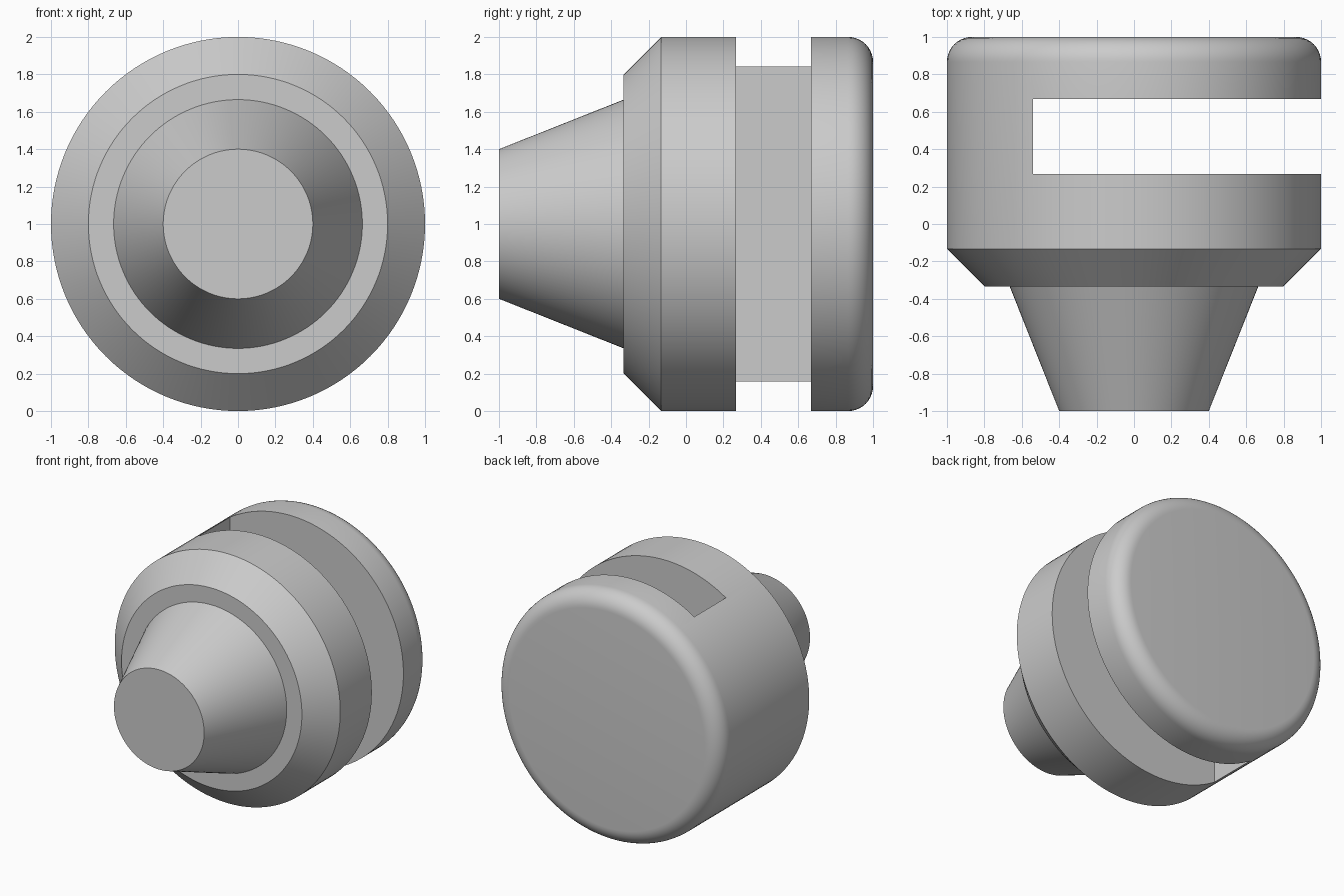
import bpy, bmesh, math

if "Cube" in bpy.data.objects:
    bpy.data.objects.remove(bpy.data.objects["Cube"])

SEGMENTS = 128

grey = bpy.data.materials.new("plain grey")
grey.diffuse_color = (0.6, 0.6, 0.6, 1)
grey.use_nodes = True
grey.node_tree.nodes["Principled BSDF"].inputs["Base Color"].default_value = grey.diffuse_color

# Turned profile as (radius, y), from the nose tip to the rounded back
profile = [(0.40, -1.0), (0.665, -0.333), (0.80, -0.333), (1.0, -0.133)]
fillet = 0.133
for i in range(11):
    a = math.radians(90 * i / 10)
    profile.append((1 - fillet + fillet * math.cos(a),
                    1 - fillet + fillet * math.sin(a)))

# Revolve the profile around the y axis and cap both ends
bm = bmesh.new()
rings = []
for r, y in profile:
    rings.append([bm.verts.new((r * math.cos(t), y, 1 + r * math.sin(t)))
                  for t in (2 * math.pi * k / SEGMENTS for k in range(SEGMENTS))])
for a, b in zip(rings, rings[1:]):
    for k in range(SEGMENTS):
        n = (k + 1) % SEGMENTS
        bm.faces.new((a[k], a[n], b[n], b[k]))
bm.faces.new(rings[0])
bm.faces.new(rings[-1])
bmesh.ops.recalc_face_normals(bm, faces=bm.faces)
mesh = bpy.data.meshes.new("slotted_plug")
bm.to_mesh(mesh)
bm.free()
plug = bpy.data.objects.new("slotted_plug", mesh)
bpy.context.collection.objects.link(plug)
mesh.materials.append(grey)

# Box that cuts the side slot, leaving a bridge on the left
x0, x1, y0, y1 = -0.54, 1.3, 0.267, 0.667
bpy.ops.mesh.primitive_cube_add(size=1, location=((x0 + x1) / 2, (y0 + y1) / 2, 1))
cutter = bpy.context.object
cutter.name = "slot_cutter"
cutter.scale = (x1 - x0, y1 - y0, 2.6)
cutter.data.materials.append(grey)
cutter.hide_render = True

cut = plug.modifiers.new("slot", 'BOOLEAN')
cut.operation = 'DIFFERENCE'
cut.solver = 'EXACT'
cut.object = cutter

# Apply the cut, then smooth the round faces and keep the edges sharp
bpy.ops.object.select_all(action='DESELECT')
plug.select_set(True)
bpy.context.view_layer.objects.active = plug
bpy.ops.object.modifier_apply(modifier=cut.name)
bpy.data.objects.remove(cutter)
bpy.ops.object.shade_smooth_by_angle(angle=math.radians(20))
